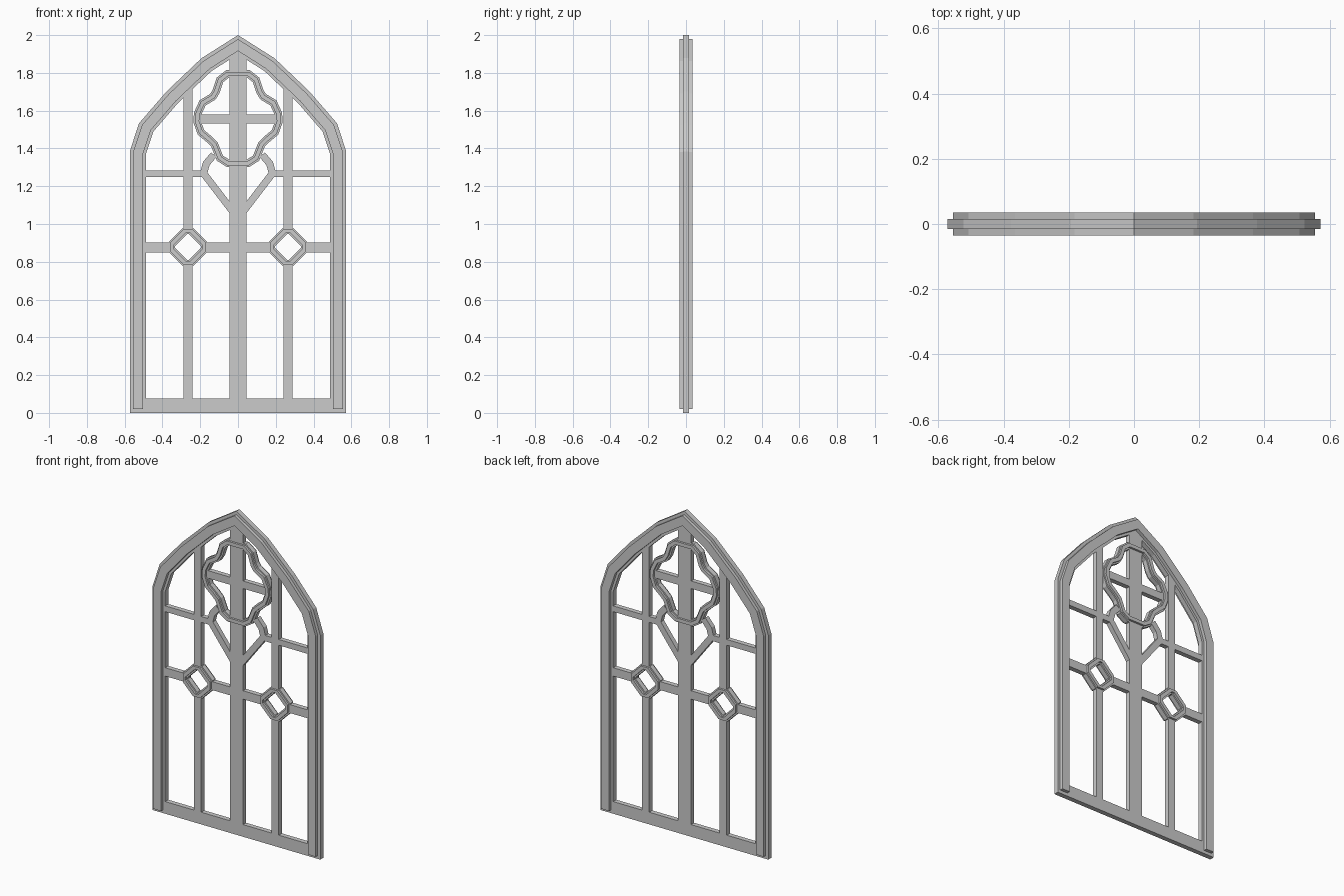
import bpy, bmesh
from mathutils import Vector

if "Cube" in bpy.data.objects:
    bpy.data.objects.remove(bpy.data.objects["Cube"])

BASE, RAISED = 0.015, 0.035   # half depths of the two layers


def offset(path, d, closed):
    """Mitred offset of an (x, z) path, positive to the left of travel."""
    pts = [Vector(p) for p in path]
    n, out = len(pts), []
    for i, p in enumerate(pts):
        a = pts[i - 1] if closed or i > 0 else None
        b = pts[(i + 1) % n] if closed or i < n - 1 else None
        dirs = [(p - a).normalized() if a else None, (b - p).normalized() if b else None]
        norms = [Vector((-v.y, v.x)) for v in dirs if v]
        m = sum(norms, Vector((0, 0))).normalized()
        out.append(p + m * (d / m.dot(norms[0])))
    return out


def band(name, loop_a, loop_b, depth, closed):
    """Solid strip between two matching loops, extruded to +-depth in y."""
    bm = bmesh.new()
    rings = [[bm.verts.new((p[0], y, p[1])) for p in loop]
             for loop, y in ((loop_a, -depth), (loop_b, -depth), (loop_b, depth), (loop_a, depth))]
    n = len(loop_a)
    for i in range(n if closed else n - 1):
        j = (i + 1) % n
        for k in range(4):
            r, s = rings[k], rings[(k + 1) % 4]
            bm.faces.new((r[i], r[j], s[j], s[i]))
    if not closed:
        bm.faces.new([r[0] for r in rings])
        bm.faces.new([r[-1] for r in rings])
    bmesh.ops.recalc_face_normals(bm, faces=bm.faces)
    mesh = bpy.data.meshes.new(name)
    bm.to_mesh(mesh)
    bm.free()
    ob = bpy.data.objects.new(name, mesh)
    bpy.context.collection.objects.link(ob)
    return ob


def strip(name, path, d0, d1, depth=BASE, closed=False):
    return band(name, offset(path, d0, closed), offset(path, d1, closed), depth, closed)


def bar(name, x0, x1, z0, z1):
    return band(name, [(x0, z0), (x1, z0)], [(x0, z1), (x1, z1)], BASE, False)


def arch(foot):
    half = [(0.573, foot), (0.573, 1.385), (0.524, 1.533), (0.378, 1.702), (0.193, 1.878)]
    return half + [(0, 2.0)] + [(-x, z) for x, z in reversed(half)]


def octagon(cx, cz, r, c):
    q = [(r, -c), (r, c), (c, r), (-c, r), (-r, c), (-r, -c), (-c, -r), (c, -r)]
    return [(cx + x, cz + z) for x, z in q]


# Outer pointed frame: thin base layer and raised moulding
strip("arch_frame", arch(0), 0, 0.086)
strip("arch_moulding", arch(0.02), 0.018, 0.071, RAISED)
bar("bottom_rail", -0.53, 0.53, 0, 0.075)

# Central mullion and quatrefoil crossbar
bar("center_mullion", -0.045, 0.045, 0.04, 1.91)
bar("quatrefoil_crossbar", -0.225, 0.225, 1.533, 1.58)

# Quatrefoil ring, outer edge (right half mirrored)
right = [(0.06, 1.302), (0.112, 1.335), (0.142, 1.41), (0.165, 1.433), (0.213, 1.473),
         (0.237, 1.54), (0.233, 1.59), (0.203, 1.655), (0.148, 1.688), (0.134, 1.71),
         (0.113, 1.775), (0.063, 1.814)]
quatrefoil = right + [(-x, z) for x, z in reversed(right)]
strip("quatrefoil_ring", quatrefoil, 0, 0.04, BASE, True)
strip("quatrefoil_moulding", quatrefoil, 0.009, 0.031, 0.028, True)

# Parts repeated on both sides
for side, s in (("left", -1), ("right", 1)):
    cx, cz = 0.265 * s, 0.878
    bar(side + "_mullion_lower", cx - 0.024, cx + 0.024, 0.04, cz - 0.09)
    bar(side + "_mullion_upper", cx - 0.024, cx + 0.024, cz + 0.09, 1.74)
    bar(side + "_rail_inner", 0.03 * s, 0.177 * s, 0.85, 0.902)
    bar(side + "_rail_outer", 0.353 * s, 0.52 * s, 0.85, 0.902)
    bar(side + "_upper_rail", 0.175 * s, 0.52 * s, 1.248, 1.284)
    # Branch rising from the mullion and curling into the quatrefoil
    branch = [(0.0, 1.03), (0.182, 1.268), (0.168, 1.32), (0.128, 1.367)]
    strip(side + "_branch", [(x * s, z) for x, z in branch], -0.019, 0.019)
    # Chamfered diamond boss
    band(side + "_diamond", octagon(cx, cz, 0.1, 0.029), octagon(cx, cz, 0.069, 0.004), BASE, True)
    band(side + "_diamond_moulding", octagon(cx, cz, 0.093, 0.024),
         octagon(cx, cz, 0.077, 0.009), 0.028, True)
